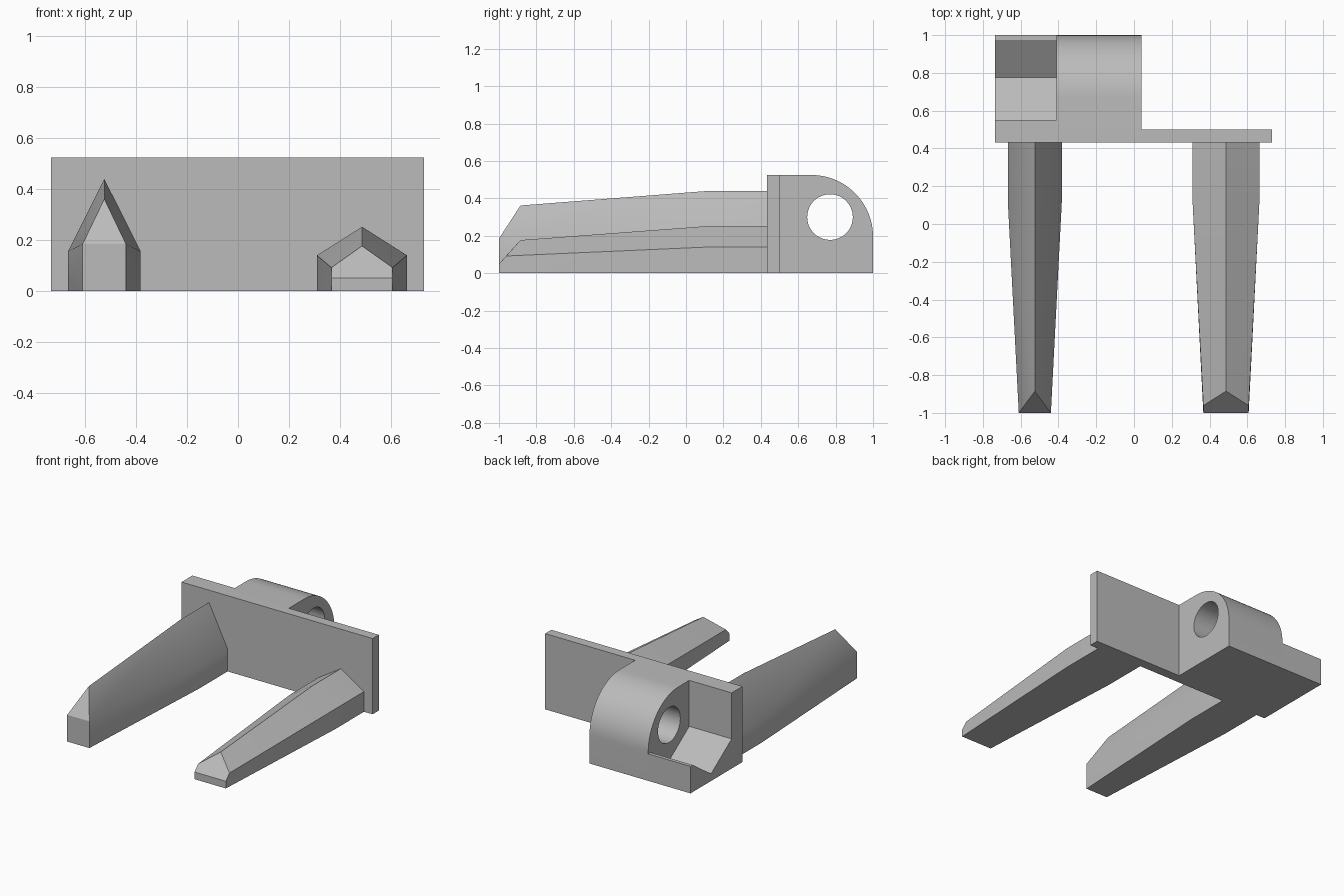
import bpy, bmesh, math

cube = bpy.data.objects.get("Cube")
if cube:
    bpy.data.objects.remove(cube, do_unlink=True)

grey = bpy.data.materials.new("plain grey")
grey.use_nodes = True
colour = (0.5, 0.5, 0.5, 1)
grey.diffuse_color = colour
grey.node_tree.nodes["Principled BSDF"].inputs["Base Color"].default_value = colour


def finish(name, bm):
    """Turn a bmesh into a named object in the shared material."""
    bmesh.ops.recalc_face_normals(bm, faces=bm.faces)
    mesh = bpy.data.meshes.new(name)
    bm.to_mesh(mesh)
    bm.free()
    mesh.materials.append(grey)
    obj = bpy.data.objects.new(name, mesh)
    bpy.context.collection.objects.link(obj)
    return obj


def prism(name, profile, x0, x1):
    """Extrude a (y, z) profile along x."""
    bm = bmesh.new()
    face = bm.faces.new([bm.verts.new((x0, y, z)) for y, z in profile])
    grown = bmesh.ops.extrude_face_region(bm, geom=[face])["geom"]
    moved = [v for v in grown if isinstance(v, bmesh.types.BMVert)]
    bmesh.ops.translate(bm, verts=moved, vec=(x1 - x0, 0, 0))
    return finish(name, bm)


def arc(cy, cz, r, start, end, steps):
    angles = [math.radians(start + (end - start) * i / steps) for i in range(steps + 1)]
    return [(cy + r * math.cos(a), cz + r * math.sin(a)) for a in angles]


def select(obj):
    bpy.ops.object.select_all(action='DESELECT')
    obj.select_set(True)
    bpy.context.view_layer.objects.active = obj


def combine(obj, other, operation):
    """Apply a boolean and discard the helper."""
    select(obj)
    mod = obj.modifiers.new(operation.lower(), 'BOOLEAN')
    mod.operation, mod.object, mod.solver = operation, other, 'EXACT'
    bpy.ops.object.modifier_apply(modifier=mod.name)
    bpy.data.objects.remove(other, do_unlink=True)


def smooth(obj):
    select(obj)
    bpy.ops.object.shade_smooth_by_angle(angle=math.radians(30))


FRONT, TOP = 0.432, 0.525
LEFT, STEP, INNER, RIGHT = -0.735, -0.41, 0.04, 0.73

# Bracket: thin plate, rounded hinge block and V-shaped trough
bracket = prism("mounting_bracket",
                [(FRONT, 0), (0.5, 0), (0.5, TOP), (FRONT, TOP)], LEFT, RIGHT)
block = prism("hinge_block",
              [(FRONT, 0), (1, 0)] + arc(0.67, 0.195, 0.33, 0, 90, 24) + [(FRONT, TOP)],
              STEP, INNER)
trough = prism("trough",
               [(FRONT, 0), (1, 0), (1, 0.187), (0.975, 0.187), (0.775, 0.05),
                (0.55, 0.206), (0.55, TOP), (FRONT, TOP)], LEFT, STEP)
combine(bracket, block, 'UNION')
combine(bracket, trough, 'UNION')

# Pin hole through the hinge block
pin = prism("pin_hole_cutter", arc(0.77, 0.3, 0.122, 0, 352.5, 47), STEP - 0.1, INNER + 0.1)
combine(bracket, pin, 'DIFFERENCE')
smooth(bracket)


def prong(name, x, base, tip, toe_z, shoulder_y):
    """Ridged prong; base and tip are (half width, shoulder z, ridge z)."""
    bm = bmesh.new()
    rings = []
    for y, (w, s, r) in ((FRONT, base), (0.12, base), (-1, tip)):
        sy, ry, bz = (shoulder_y, -0.885, toe_z) if y == -1 else (y, y, 0)
        ring = [(-w, y, 0), (-w, sy, s), (0, ry, r), (w, sy, s), (w, y, 0)]
        rings.append([bm.verts.new((x + a, b, c)) for a, b, c in ring])
    bm.faces.new(rings[0])
    for a, b in zip(rings, rings[1:]):
        for i in range(5):
            j = (i + 1) % 5
            bm.faces.new((a[i], a[j], b[j], b[i]))
    # Sloped toe above a short upright front
    lo_l, sh_l, ridge, sh_r, lo_r = rings[-1]
    if shoulder_y > -1:
        w = tip[0]
        toe_l, toe_r = (bm.verts.new((x + side * w, -1, toe_z)) for side in (-1, 1))
        bm.faces.new((toe_l, sh_l, ridge, sh_r, toe_r))
        bm.faces.new((lo_l, toe_l, toe_r, lo_r))
        bm.faces.new((lo_l, sh_l, toe_l))
        bm.faces.new((lo_r, toe_r, sh_r))
    else:
        bm.faces.new((sh_l, ridge, sh_r))
        bm.faces.new((lo_l, sh_l, sh_r, lo_r))
    smooth(finish(name, bm))


# Tall narrow prong and low wide prong
prong("tall_prong", -0.525, (0.143, 0.155, 0.44), (0.085, 0.185, 0.362), 0.185, -1)
prong("low_prong", 0.487, (0.177, 0.14, 0.252), (0.12, 0.092, 0.177), 0.05, -0.961)
